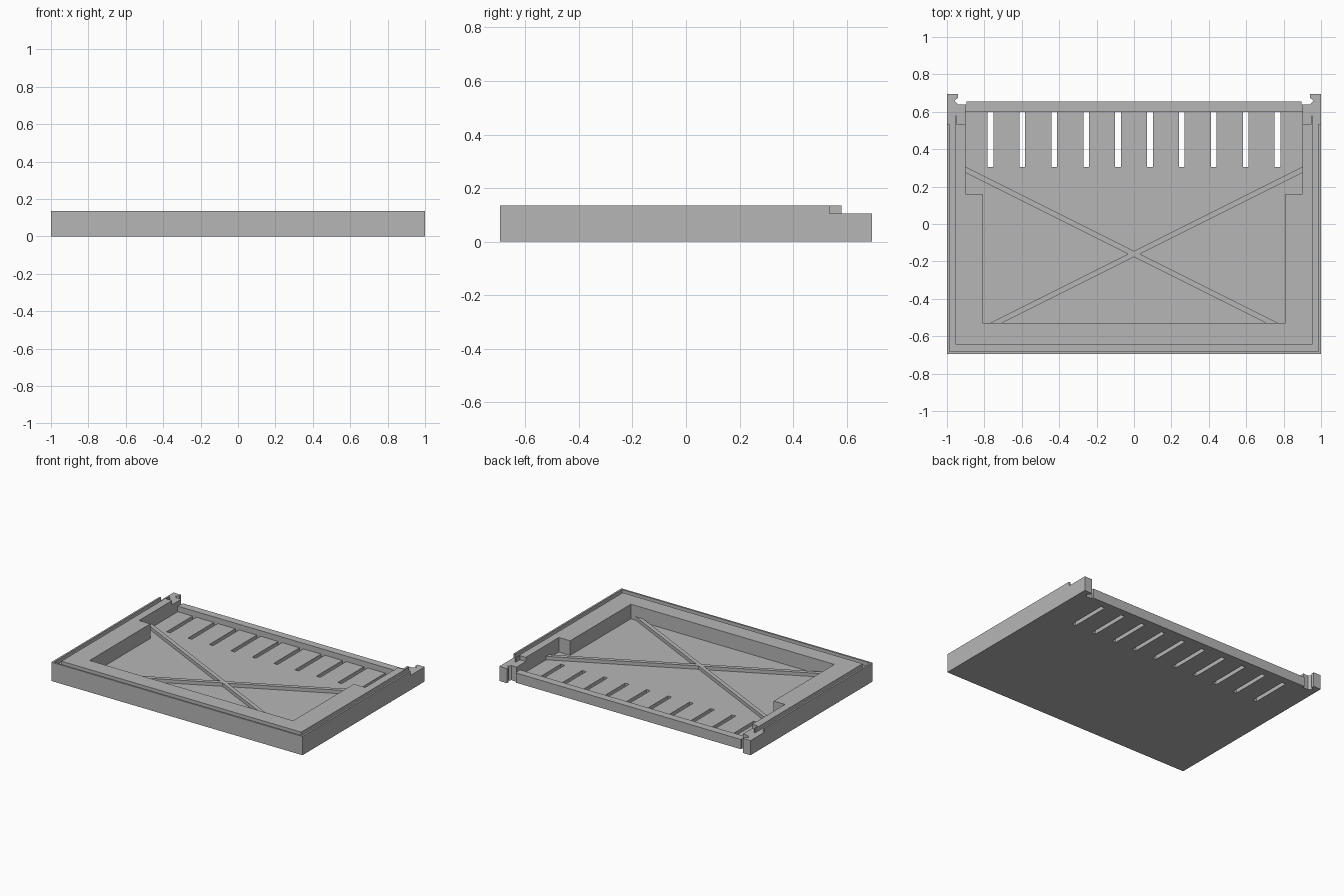
import bpy, bmesh

if "Cube" in bpy.data.objects:
    bpy.data.objects.remove(bpy.data.objects["Cube"], do_unlink=True)

grey = bpy.data.materials.new("plain_grey")
grey.use_nodes = True
colour = (0.47, 0.47, 0.47, 1)
grey.diffuse_color = colour
grey.node_tree.nodes["Principled BSDF"].inputs["Base Color"].default_value = colour


def prism(name, outline, z0, z1):
    """Extrude a flat outline from z0 to z1."""
    bm = bmesh.new()
    face = bm.faces.new([bm.verts.new((x, y, z0)) for x, y in outline])
    top = bmesh.ops.extrude_face_region(bm, geom=[face])["geom"]
    for v in top:
        if isinstance(v, bmesh.types.BMVert):
            v.co.z = z1
    bmesh.ops.recalc_face_normals(bm, faces=bm.faces)
    mesh = bpy.data.meshes.new(name)
    bm.to_mesh(mesh)
    bm.free()
    mesh.materials.append(grey)
    obj = bpy.data.objects.new(name, mesh)
    bpy.context.collection.objects.link(obj)
    return obj


def rect(x0, x1, y0, y1):
    return [(x0, y0), (x1, y0), (x1, y1), (x0, y1)]


def mirrored(half):
    """Close a right-hand half outline with its mirror image."""
    return half + [(-x, y) for x, y in reversed(half)]


def combine(target, tool, operation):
    """Apply a boolean and discard the tool."""
    tool.hide_render = True
    mod = target.modifiers.new("combine", "BOOLEAN")
    mod.operation, mod.object, mod.solver = operation, tool, "EXACT"
    bpy.context.view_layer.objects.active = target
    bpy.ops.object.modifier_apply(modifier=mod.name)
    bpy.data.objects.remove(tool, do_unlink=True)


def cut(outline, z0):
    combine(tray, prism("cutter", outline, z0, 0.3), "DIFFERENCE")


# Tray body with hooked tabs at the back corners
tray = prism("tray", mirrored([
    (1, -0.695), (1, 0.695), (0.94, 0.695), (0.94, 0.675), (0.96, 0.66),
    (0.94, 0.64), (0.895, 0.64), (0.895, 0.655)]), 0, 0.135)

# Stepped central pocket
cut(mirrored([(0.81, -0.53), (0.81, 0.16), (0.9, 0.16), (0.9, 0.6)]), 0.03)

# Low back wall and lowered back corners
cut(rect(-0.9, 0.9, 0.59, 0.8), 0.07)
cut(rect(-1.1, 1.1, 0.58, 0.8), 0.105)
for s in (-1, 1):
    for a, b in ((0.955, 1.1), (0.85, 0.948)):
        cut(rect(*sorted((s * a, s * b)), 0.535, 0.7), 0.105)

# Groove behind the thin outer lip
cut(mirrored([(0.987, -0.682), (0.987, 0.56), (0.955, 0.56), (0.955, -0.645)]), 0.105)

# Vent slots
for i in range(10):
    x = (i - 4.5) * 0.1705
    cut(rect(x - 0.015, x + 0.015, 0.305, 0.6), -0.1)

# Crossed stiffening ribs on the floor
rib = [(-0.9, 0.306), (-0.9, 0.274), (0.708, -0.53), (0.772, -0.53)]
ribs = prism("cross_ribs", rib, 0.02, 0.055)
combine(ribs, prism("second_rib", [(-x, y) for x, y in rib], 0.02, 0.055), "UNION")
